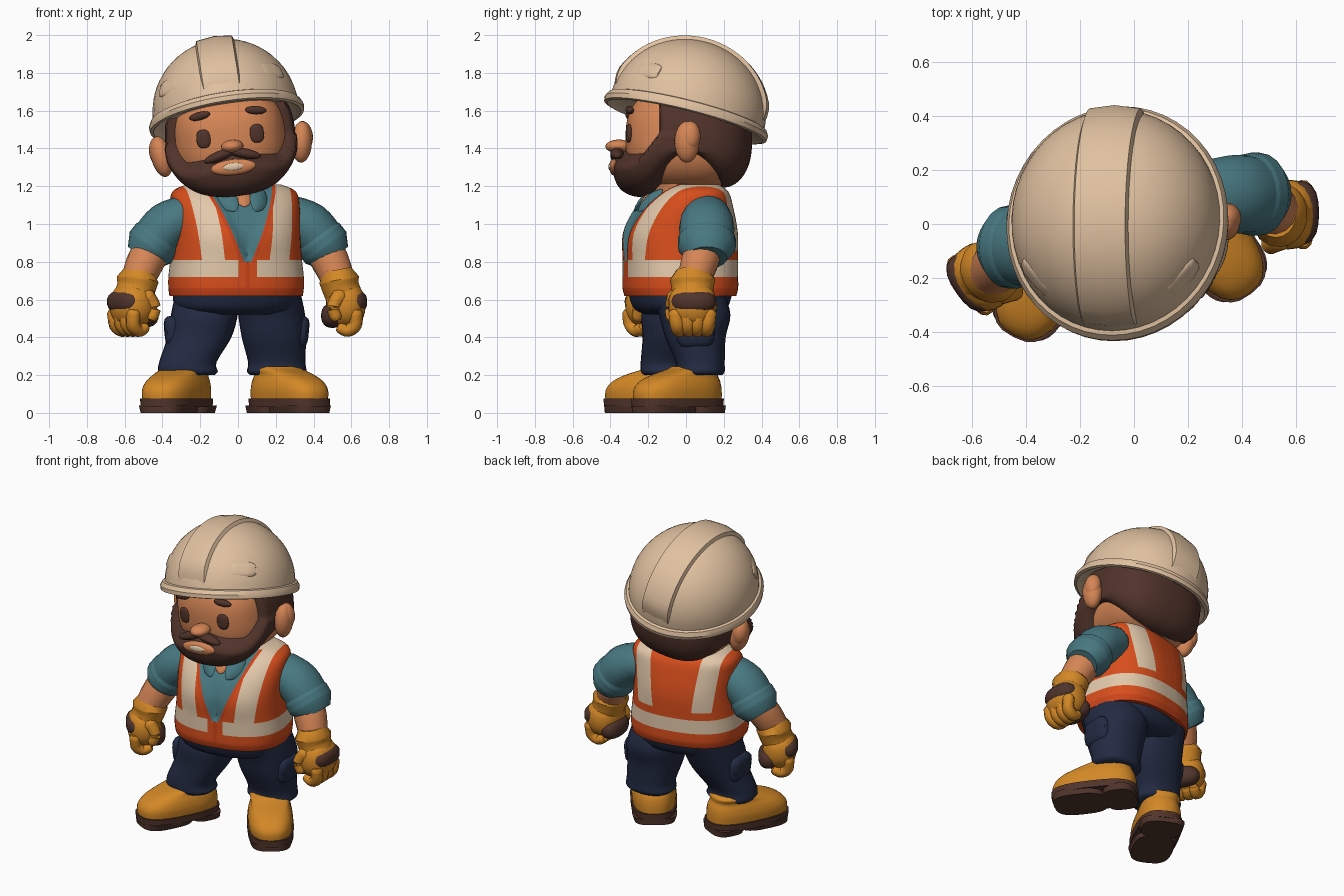
import bpy, bmesh
from math import sin, cos, pi, exp, radians
from mathutils import Matrix, Vector, Euler

if "Cube" in bpy.data.objects:
    bpy.data.objects.remove(bpy.data.objects["Cube"])


def material(name, *rgb):
    """Flat material from display-space 0-255 values."""
    col = [((c / 255 + 0.055) / 1.055) ** 2.4 for c in rgb] + [1]
    m = bpy.data.materials.new(name)
    m.use_nodes = True
    m.diffuse_color = col
    m.node_tree.nodes["Principled BSDF"].inputs["Base Color"].default_value = col
    return m


HELMET = material("helmet beige", 224, 193, 160)
STRIPE = material("reflective cream", 226, 200, 170)
SKIN = material("skin", 213, 133, 85)
HAIR = material("hair brown", 80, 51, 42)
ORANGE = material("vest orange", 216, 78, 28)
TRIM = material("vest trim", 204, 68, 25)
TEAL = material("shirt teal", 72, 120, 129)
NAVY = material("trouser navy", 35, 43, 67)
TAN = material("leather tan", 211, 136, 38)
SOLE = material("sole brown", 80, 52, 43)

frame = Matrix()  # placement applied to every part built


def turn(x=0, y=0, z=0):
    return Euler((radians(x), radians(y), radians(z))).to_matrix().to_4x4()


def finish(name, bm, mats, angle=45):
    bm.transform(frame)
    bmesh.ops.recalc_face_normals(bm, faces=bm.faces)
    me = bpy.data.meshes.new(name)
    bm.to_mesh(me)
    bm.free()
    for m in mats:
        me.materials.append(m)
    me.shade_smooth()
    me.set_sharp_from_angle(angle=radians(angle))
    bpy.context.collection.objects.link(bpy.data.objects.new(name, me))


def spline(pts, sub):
    """Smooth interpolation through tuples of any length."""
    out = []
    for i in range(len(pts) - 1):
        a, b, c, d = (pts[min(max(i + k, 0), len(pts) - 1)] for k in (-1, 0, 1, 2))
        for s in range(sub):
            t = s / sub
            out.append(tuple(q + t / 2 * (r - p + t * (2 * p - 5 * q + 4 * r - w + t * (3 * (q - r) + w - p)))
                             for p, q, r, w in zip(a, b, c, d)))
    return out + [tuple(pts[-1])]


def skin_rings(rings):
    bm = bmesh.new()
    rows = [[bm.verts.new(co) for co in ring] for ring in rings]
    n = len(rows[0])
    for a, b in zip(rows, rows[1:]):
        for i in range(n):
            j = (i + 1) % n
            bm.faces.new((a[i], a[j], b[j], b[i]))
    bm.faces.new(rows[0])
    bm.faces.new(rows[-1])
    return bm


def oval(cx, cy, z, rx, ry, n, p):
    def bend(c):
        return (1 if c > 0 else -1) * abs(c) ** (2 / p)
    return [(cx + rx * bend(cos(2 * pi * i / n)), cy + ry * bend(sin(2 * pi * i / n)), z) for i in range(n)]


def loft(rings, n=28, p=2.3, sub=4):
    return skin_rings([oval(*r, n, p) for r in spline(rings, sub)])


def tube(name, pts, mat, n=14, sub=4):
    path = spline(pts, sub)
    co = [Vector(q[:3]) for q in path]
    rings = []
    for i, q in enumerate(path):
        d = (co[min(i + 1, len(co) - 1)] - co[max(i - 1, 0)]).normalized()
        rot = d.to_track_quat('Z', 'Y')
        steps = [(0, 1)]
        if i == 0:
            steps = [(-0.5, 0.7), (0, 1)]
        elif i == len(path) - 1:
            steps = [(0, 1), (0.5, 0.7)]
        for off, k in steps:
            rings.append([co[i] + d * off * q[3] + rot @ Vector(v) for v in oval(0, 0, 0, q[3] * k, q[3] * k, n, 2)])
    finish(name, skin_rings(rings), [mat])


def blob(scale, p=2.0, u=20, v=12):
    bm = bmesh.new()
    bmesh.ops.create_uvsphere(bm, u_segments=u, v_segments=v, radius=1)
    for w in bm.verts:
        w.co *= sum(abs(c) ** p for c in w.co) ** (-1 / p)
        w.co = Vector(c * s for c, s in zip(w.co, scale))
    return bm


def ball(name, loc, scale, mat, rot=(0, 0, 0), p=2.0):
    bm = blob(scale, p)
    bm.transform(Matrix.Translation(loc) @ turn(*rot))
    finish(name, bm, [mat])


# --- Torso: shirt and vest in one shell, cut along the stripe edges and coloured by rule
frame = Matrix.Translation((-0.01, -0.03, 0)) @ turn(z=12)
bm = loft([(0, 0, 0.62, 0.35, 0.285), (0, 0, 0.66, 0.355, 0.295), (0, 0, 0.72, 0.355, 0.295),
           (0, 0, 0.81, 0.345, 0.295), (0, 0, 0.95, 0.335, 0.295), (0, 0.02, 1.08, 0.34, 0.25),
           (0, 0.05, 1.17, 0.33, 0.19), (0, 0.06, 1.21, 0.25, 0.13)], n=64, p=2.5, sub=4)
OPEN, EDGE, INNER, OUTER = (0.02, 0.4), (0.04, 0.4), (0.12, 0.12), (0.235, 0.12)  # half-width at z 0.8, slope
cuts = [((s * a, 0, 0.8), (s, 0, -b)) for s in (-1, 1) for a, b in (OPEN, EDGE, INNER, OUTER, (0.05, 0), (0.012, 0))]
for co, no in cuts + [((0, 0, z), (0, 0, 1)) for z in (0.8, 0.86)]:
    bmesh.ops.bisect_plane(bm, geom=bm.verts[:] + bm.edges[:] + bm.faces[:], plane_co=co, plane_no=no)


def half_width(line, z):
    return line[0] + line[1] * (z - 0.8)


def vest_colour(c):
    x, z, front = abs(c.x), c.z, c.y < 0
    if front and z > 0.8 and x < half_width(OPEN, z):
        return 3
    if z < 0.66 or (front and (x < 0.012 or z > 0.8 and x < half_width(EDGE, z))):
        return 2
    if 0.72 < z < 0.81 and not (front and x < 0.05):
        return 1
    return 1 if z > (0.81 if front else 0.86) and half_width(INNER, z) < x < half_width(OUTER, z) else 0


for f in bm.faces:
    f.material_index = vest_colour(f.calc_center_median())
for v in bm.verts:
    if all(f.material_index == 3 for f in v.link_faces):
        v.co.y += min(0.025, 0.6 * max(0, half_width(OPEN, v.co.z) - abs(v.co.x)))
finish("vest_and_shirt", bm, [ORANGE, STRIPE, TRIM, TEAL])
for s in (-1, 1):
    ball("collar_flap", (0.085 * s, -0.18, 1.125), (0.055, 0.022, 0.09), TEAL, (-42, 32 * s, 0), 1.5)
ball("open_collar_skin", (0, -0.18, 1.135), (0.05, 0.018, 0.06), SKIN, (-42, 0, 0), 1.5)
finish("neck", loft([(0, 0.02, 1.0, 0.15, 0.16), (0, 0.02, 1.2, 0.16, 0.18), (0, 0.03, 1.36, 0.22, 0.22)]), [SKIN])

# --- Hips
finish("hips", loft([(0, 0, 0.52, 0.22, 0.18), (0, 0, 0.555, 0.32, 0.24), (0, 0, 0.64, 0.335, 0.27)]), [NAVY])

# --- Legs and boots: side, knee centre, ankle centre, boot centre, boot turn
for s, knee, ankle, boot, yaw in ((1, (0.19, 0.05), (0.205, 0.075), (0.272, -0.045), 37),
                                  (-1, (-0.205, -0.07), (-0.265, -0.11), (-0.325, -0.18), -27)):
    side = "left" if s > 0 else "right"
    frame = Matrix()
    kx, ky = knee
    ax, ay = ankle
    finish(side + "_trouser_leg", loft([
        (ax, ay, 0.2, 0.14, 0.115), (ax, ay, 0.22, 0.158, 0.13), (ax, ay, 0.27, 0.152, 0.13),
        (kx, ky, 0.4, 0.17, 0.16), (0.178 * s, 0.045 * s, 0.52, 0.177, 0.19), (0.16 * s, 0, 0.64, 0.17, 0.2)]), [NAVY])
    ball(side + "_cargo_pocket", (kx + 0.13 * s, ky, 0.43), (0.055, 0.1, 0.085), NAVY, (0, 6 * s, 0), 4)

    frame = Matrix.Translation((*boot, 0)) @ turn(z=yaw)
    finish(side + "_boot_upper", loft([
        (0, 0, 0.06, 0.133, 0.26), (0, 0, 0.12, 0.138, 0.258), (0, 0.015, 0.165, 0.13, 0.235),
        (0, 0.045, 0.2, 0.118, 0.19), (0, 0.1, 0.23, 0.12, 0.135), (0, 0.105, 0.245, 0.1, 0.11)], p=2.6), [TAN])
    finish(side + "_boot_sole", loft([(0, 0, 0.03, 0.14, 0.265), (0, 0, 0.075, 0.143, 0.267)], p=2.8, sub=1), [SOLE])
    for part, y, ry in (("heel", 0.16, 0.1), ("tread", -0.09, 0.165)):
        finish(side + "_boot_" + part, loft([(0, y, 0, 0.125, ry), (0, y, 0.04, 0.138, ry)], p=3, sub=1), [SOLE])
    for i in range(2):
        tube(side + "_boot_lace", [(-0.07, -0.08 + 0.05 * i, 0.2 + 0.015 * i, 0.014),
                                   (0.07, -0.08 + 0.05 * i, 0.2 + 0.015 * i, 0.014)], TAN, 8)

# --- Arms and gloves: side, shoulder depth, hand position, hand turn
for s, sy, hx, hy, yaw in ((1, 0.11, 0.57, 0.035, 0), (-1, -0.085, -0.56, -0.195, 35)):
    side = "left" if s > 0 else "right"
    frame = Matrix.Translation((0, sy, 0)) @ Matrix.Diagonal((s, 1.12, 1, 1))
    tube(side + "_sleeve", [(0.25, 0, 1.05, 0.11), (0.37, 0, 0.99, 0.13), (0.45, 0, 0.9, 0.125)], TEAL, 20)
    tube(side + "_sleeve_cuff", [(0.43, 0, 0.92, 0.137), (0.465, 0, 0.875, 0.137)], TEAL, 20)
    frame = Matrix.Scale(s, 4, (1, 0, 0))
    my = (sy + hy) / 2
    tube(side + "_forearm", [(0.42, sy, 0.92, 0.1), (0.49, my, 0.8, 0.1), (0.54, hy, 0.68, 0.085)], SKIN, 16)

    frame = Matrix.Translation((hx, hy, 0.56)) @ turn(z=yaw) @ Matrix.Diagonal((s, 1.12, 1, 1))
    tube(side + "_glove_cuff", [(-0.035, 0, 0.145, 0.108), (-0.025, 0, 0.1, 0.1), (0, 0, 0.04, 0.098)], TAN, 18)
    ball(side + "_glove_hand", (0, 0, 0.01), (0.105, 0.115, 0.12), TAN, p=2.4)
    ball(side + "_glove_pad", (0.04, 0.005, 0.028), (0.074, 0.106, 0.062), SOLE, p=2.6)
    ball(side + "_glove_palm", (-0.07, 0.005, -0.045), (0.06, 0.1, 0.065), SOLE, p=2.4)
    for i in range(4):
        y = -0.08 + 0.053 * i
        tube(side + "_glove_finger", [(0.055, y, -0.03, 0.036), (0.05, y * 0.9, -0.095, 0.036),
                                      (0.01, y * 0.8, -0.125, 0.034), (-0.03, y * 0.8, -0.11, 0.03)], TAN, 10)
    tube(side + "_glove_thumb", [(-0.03, -0.075, 0.06, 0.045), (-0.065, -0.095, 0.0, 0.036),
                                 (-0.05, -0.095, -0.055, 0.032)], TAN, 12)

# --- Head: skin under a hair-and-beard shell that dips below it across the face
frame = Matrix.Translation((-0.04, 0, 1.45)) @ turn(y=-6)
finish("face", blob((0.305, 0.32, 0.28), 2.6, 96, 64), [SKIN])
bm = blob((0.305, 0.32, 0.28), 2.6, 96, 64)
for v in bm.verts:
    x, y, z = v.co
    line = -0.105 + 0.045 * exp(-(x / 0.1) ** 2) + 1.3 * max(0, y + 0.22)
    beard = max(0, -y / 0.32) if z < 0 else 0
    jut = 0.03 + 0.05 * beard + 0.05 * max(0, abs(x) - 0.1)
    v.co += v.co.normalized() * min(jut, max(-0.04, 2 * max(y + 0.14, line - z)))
    v.co.y -= 0.16 * beard * abs(z / 0.28) ** 3
    if v.co.z < -0.1:  # hollow under the jaw for the neck
        v.co.z += 0.15 * exp(-((v.co.y - 0.01) / 0.14) ** 2) * min(1, (-v.co.z - 0.1) / 0.15)
finish("hair_and_beard", bm, [HAIR], 60)
ball("nose", (0.005, -0.355, -0.04), (0.06, 0.072, 0.036), SKIN)
ball("mouth", (0, -0.382, -0.15), (0.12, 0.024, 0.042), SKIN)
ball("teeth", (0, -0.401, -0.148), (0.055, 0.01, 0.02), STRIPE)
for s in (-1, 1):
    ball("moustache", (0.065 * s, -0.365, -0.083), (0.09, 0.035, 0.027), HAIR, (0, 16 * s, 0))
    ball("eye", (0.142 * s, -0.303, 0.015), (0.038, 0.014, 0.049), HAIR, (0, 0, 10 * s), 2.6)
    ball("eyebrow", (0.15 * s, -0.298, 0.138), (0.058, 0.02, 0.022), HAIR, (0, 8 * s, 10 * s))
    ball("ear", (0.373 * s, 0.005, -0.055), (0.055, 0.066, 0.11), SKIN, (0, 8 * s, 0))
    ball("ear_rim", (0.386 * s, 0.022, -0.025), (0.05, 0.055, 0.08), SKIN)

# --- Hard hat: turned dome with brim, then the centre ridge and side clips
frame = Matrix.Translation((-0.06, 0, 1.56)) @ turn(y=-9) @ turn(x=-14)
profile = [(0.35, 0.01), (0.395, -0.02), (0.412, -0.015), (0.415, 0.01), (0.402, 0.035), (0.388, 0.04)]
profile += [(0.388 * cos(t * pi / 32), 0.035 + 0.385 * sin(t * pi / 32)) for t in range(1, 16)]
finish("helmet_shell", skin_rings([oval(0, 0, z, r, r * 1.075, 48, 2) for r, z in profile]), [HELMET], 35)
ridge = []
for i in range(33):
    t = 0.1 + (pi - 0.2) * i / 32
    rise = min(1, 4 * sin(pi * i / 32))  # the ridge sinks into the dome at both ends
    ridge.append([(x, 0.417 * k * cos(t), 0.035 + 0.385 * k * sin(t))
                  for x, k in ((-0.11, 0.92), (-0.095, 0.97 + 0.05 * rise), (0, 0.99 + 0.06 * rise),
                               (0.095, 0.97 + 0.05 * rise), (0.11, 0.92))])
finish("helmet_ridge", skin_rings(ridge), [HELMET], 35)
for s in (-1, 1):
    ball("helmet_clip", (0.255 * s, -0.235, 0.15), (0.09, 0.035, 0.05), HELMET, (-20, 0, 48 * s), 4)
